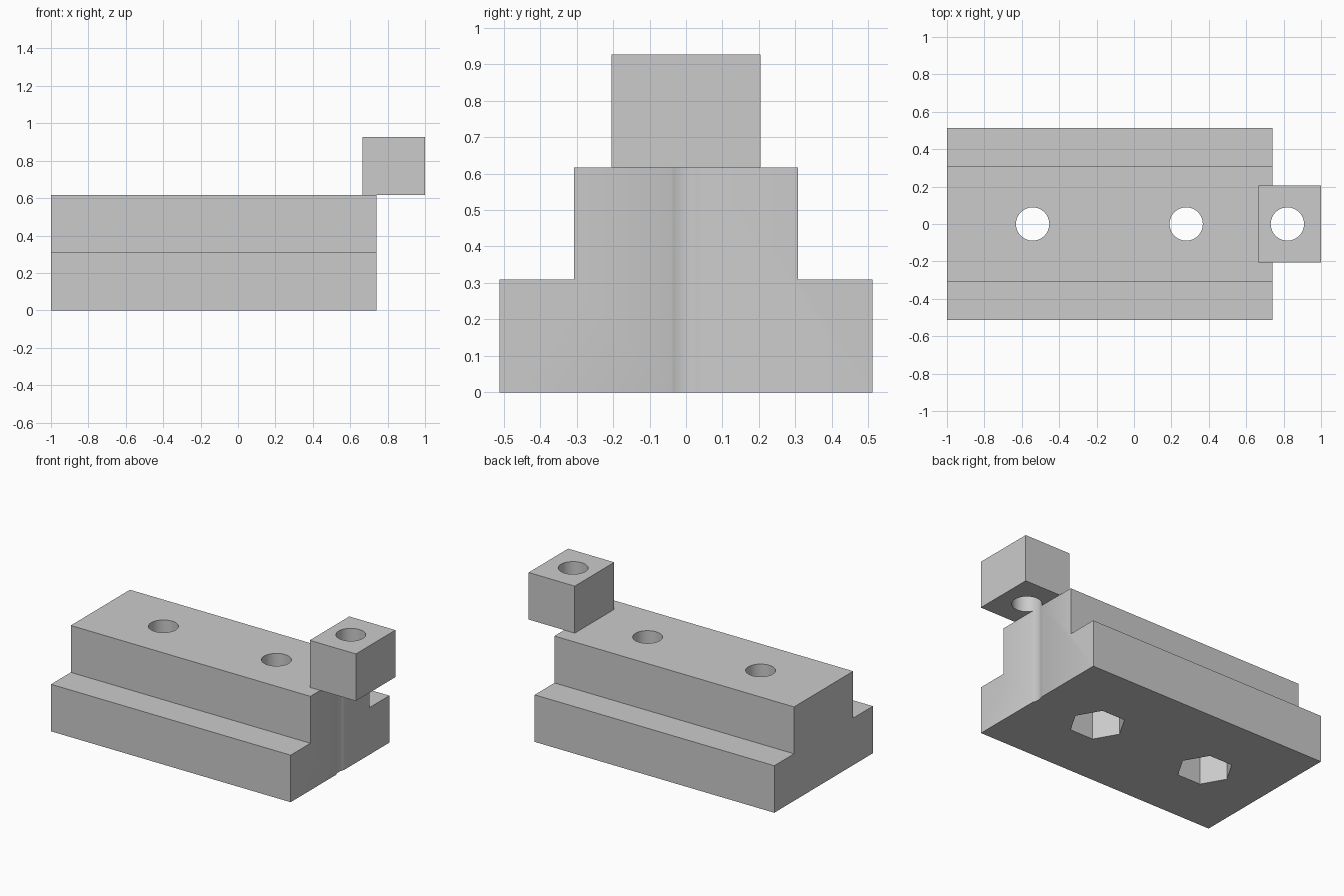
import bpy, bmesh, math
from mathutils import Vector

if "Cube" in bpy.data.objects:
    bpy.data.objects.remove(bpy.data.objects["Cube"], do_unlink=True)

# One plain grey for the whole part
grey = bpy.data.materials.new("plain_grey")
grey.use_nodes = True
grey.diffuse_color = (0.6, 0.6, 0.6, 1)
grey.node_tree.nodes["Principled BSDF"].inputs["Base Color"].default_value = (0.6, 0.6, 0.6, 1)

LEFT_END, BODY_END, RIGHT_END = -1.0, 0.741, 1.0
STEP_Z, BODY_Z, TOP_Z = 0.309, 0.617, 0.926
HOLE_RADIUS, NUT_RADIUS = 0.089, 0.168
BOLT_X = (-0.542, 0.279)
PIN_X = 0.82


def prism(name, outline, sweep):
    """Sweep a closed outline of 3D points along a vector."""
    bm = bmesh.new()
    face = bm.faces.new([bm.verts.new(p) for p in outline])
    swept = bmesh.ops.extrude_face_region(bm, geom=[face], use_keep_orig=True)["geom"]
    moved = [g for g in swept if isinstance(g, bmesh.types.BMVert)]
    bmesh.ops.translate(bm, verts=moved, vec=Vector(sweep))
    bmesh.ops.recalc_face_normals(bm, faces=bm.faces)
    mesh = bpy.data.meshes.new(name)
    bm.to_mesh(mesh)
    bm.free()
    mesh.materials.append(grey)
    obj = bpy.data.objects.new(name, mesh)
    bpy.context.collection.objects.link(obj)
    return obj


def drill(target, x, radius, sides, bottom, top):
    """Cut a vertical round or hexagonal hole out of the target."""
    angles = [math.tau * i / sides for i in range(sides)]
    ring = [(x + radius * math.cos(a), radius * math.sin(a), bottom) for a in angles]
    cutter = prism("hole_cutter", ring, (0, 0, top - bottom))
    cutter.hide_render = True
    mod = target.modifiers.new("hole", "BOOLEAN")
    mod.operation = "DIFFERENCE"
    mod.solver = "EXACT"
    mod.object = cutter
    select(target)
    bpy.ops.object.modifier_apply(modifier=mod.name)
    bpy.data.objects.remove(cutter, do_unlink=True)


def select(obj):
    bpy.ops.object.select_all(action="DESELECT")
    obj.select_set(True)
    bpy.context.view_layer.objects.active = obj


# Stepped body: mirrored half profile swept along x
half = [(0.512, 0), (0.512, STEP_Z), (0.307, STEP_Z), (0.307, BODY_Z)]
profile = half + [(-y, z) for y, z in reversed(half)]
body = prism("stepped_body", [(LEFT_END, y, z) for y, z in profile],
             (BODY_END - LEFT_END, 0, 0))

# Bolt holes with hexagonal nut pockets underneath
for x in BOLT_X:
    drill(body, x, HOLE_RADIUS, 48, -0.1, 1)
    drill(body, x, NUT_RADIUS, 6, -0.1, STEP_Z)

# Shallow groove in the end face, in line with the block's hole
drill(body, PIN_X, HOLE_RADIUS, 48, -0.1, 1)

# Raised end block with its own through hole
block_x, block_y = 0.665, 0.205
corners = [(block_x, -block_y), (RIGHT_END, -block_y), (RIGHT_END, block_y), (block_x, block_y)]
block = prism("end_block", [(x, y, BODY_Z) for x, y in corners], (0, 0, TOP_Z - BODY_Z))
drill(block, PIN_X, HOLE_RADIUS, 48, 0, 1.2)

for obj in (body, block):
    select(obj)
    bpy.ops.object.shade_smooth_by_angle(angle=math.radians(30))
